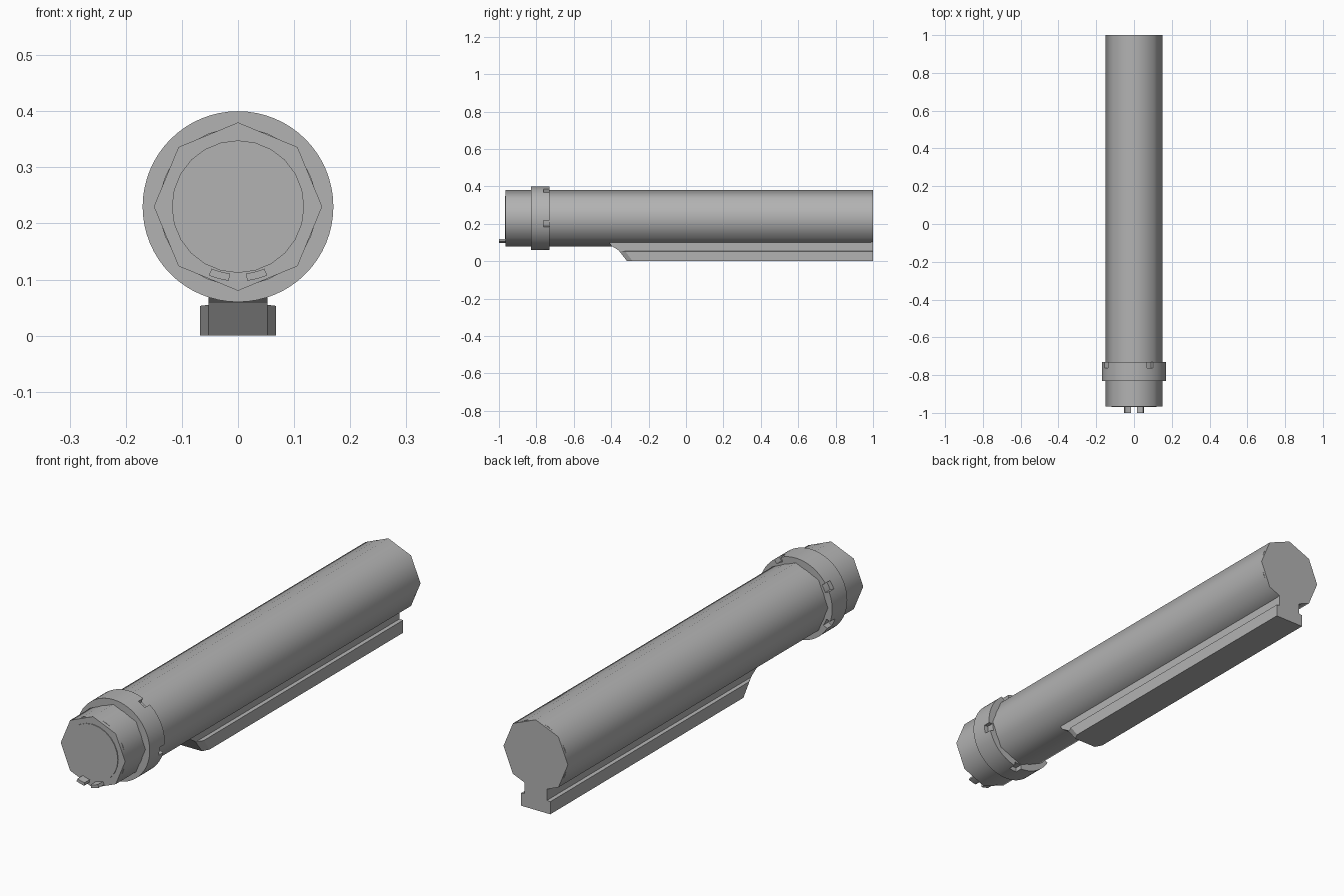
import bpy, bmesh
from math import sin, cos, radians

cube = bpy.data.objects.get("Cube")
if cube:
    bpy.data.objects.remove(cube, do_unlink=True)

AXIS_Z = 0.23

grey = bpy.data.materials.new("plain_grey")
grey.use_nodes = True
grey.diffuse_color = (0.45, 0.45, 0.45, 1)
grey.node_tree.nodes["Principled BSDF"].inputs["Base Color"].default_value = (0.45, 0.45, 0.45, 1)


def add_object(name, bm, smooth=None):
    bmesh.ops.recalc_face_normals(bm, faces=bm.faces)
    mesh = bpy.data.meshes.new(name)
    bm.to_mesh(mesh)
    bm.free()
    mesh.materials.append(grey)
    obj = bpy.data.objects.new(name, mesh)
    bpy.context.collection.objects.link(obj)
    if smooth:
        bpy.ops.object.select_all(action='DESELECT')
        obj.select_set(True)
        bpy.context.view_layer.objects.active = obj
        bpy.ops.object.shade_smooth_by_angle(angle=radians(smooth))
    return obj


def loft(bm, first, second):
    """Closed solid between two matching outlines."""
    a = [bm.verts.new(p) for p in first]
    b = [bm.verts.new(p) for p in second]
    bm.faces.new(a)
    bm.faces.new(b[::-1])
    n = len(a)
    for i in range(n):
        j = (i + 1) % n
        bm.faces.new((a[i], a[j], b[j], b[i]))


def circle(radius, y, sides):
    return [(radius * sin(radians(360 * i / sides)), y,
             AXIS_Z + radius * cos(radians(360 * i / sides))) for i in range(sides)]


def rod(name, radius, y0, y1, sides):
    bm = bmesh.new()
    loft(bm, circle(radius, y0, sides), circle(radius, y1, sides))
    return add_object(name, bm, 50)


def arc_block(bm, r0, r1, y0, y1, start, end, steps=6):
    """Curved block around the tube axis."""
    angles = [radians(start + (end - start) * i / steps) for i in range(steps + 1)]
    path = [(r1, a) for a in angles] + [(r0, a) for a in reversed(angles)]
    outline = [(r * cos(a), AXIS_Z + r * sin(a)) for r, a in path]
    loft(bm, [(x, y0, z) for x, z in outline], [(x, y1, z) for x, z in outline])


# Eight-sided tube over a round core that just shows through its flats
rod("tube_body", 0.15, -0.965, 1, 8)
rod("tube_core", 0.1405, -0.95, 0.99, 32)
rod("front_cap", 0.118, -0.968, -0.94, 24)

# Lock ring
bm = bmesh.new()
outer = [[bm.verts.new(p) for p in circle(r, y, 64)]
         for r, y in ((0.17, -0.83), (0.17, -0.73), (0.137, -0.73), (0.137, -0.83))]
for k in range(4):
    a, b = outer[k], outer[(k + 1) % 4]
    for i in range(64):
        j = (i + 1) % 64
        bm.faces.new((a[i], a[j], b[j], b[i]))
ring = add_object("lock_ring", bm, 30)

# Wrench notches in the back edge of the ring
bm = bmesh.new()
for angle in (-10, 60, 150, 205, 275):
    arc_block(bm, 0.151, 0.2, -0.762, -0.7, angle - 6, angle + 6)
cutter = add_object("notch_cutter", bm)
cutter.hide_render = True
cutter.hide_viewport = True
cut = ring.modifiers.new("notches", 'BOOLEAN')
cut.operation = 'DIFFERENCE'
cut.solver = 'EXACT'
cut.object = cutter

# Pair of small prongs under the front end
bm = bmesh.new()
for side in (-1, 1):
    arc_block(bm, 0.12, 0.133, -1, -0.95, 270 + side * 7, 270 + side * 23)
add_object("front_prongs", bm, 30)

# Guide rail: neck with a ramped nose
bm = bmesh.new()
neck = [(-0.41, 0.1), (-0.4, 0.083), (-0.36, 0.058), (-0.315, 0), (1, 0), (1, 0.14), (-0.41, 0.14)]
loft(bm, [(-0.053, y, z) for y, z in neck], [(0.053, y, z) for y, z in neck])
add_object("rail_neck", bm)

# Side lips of the rail, tapered at the nose
bm = bmesh.new()
inner = [(-0.357, 0.055), (-0.315, 0), (1, 0), (1, 0.055)]
lip = [(-0.325, 0.053), (-0.285, 0), (1, 0), (1, 0.053)]
for side in (-1, 1):
    loft(bm, [(side * 0.053, y, z) for y, z in inner], [(side * 0.068, y, z) for y, z in lip])
add_object("rail_lips", bm)
